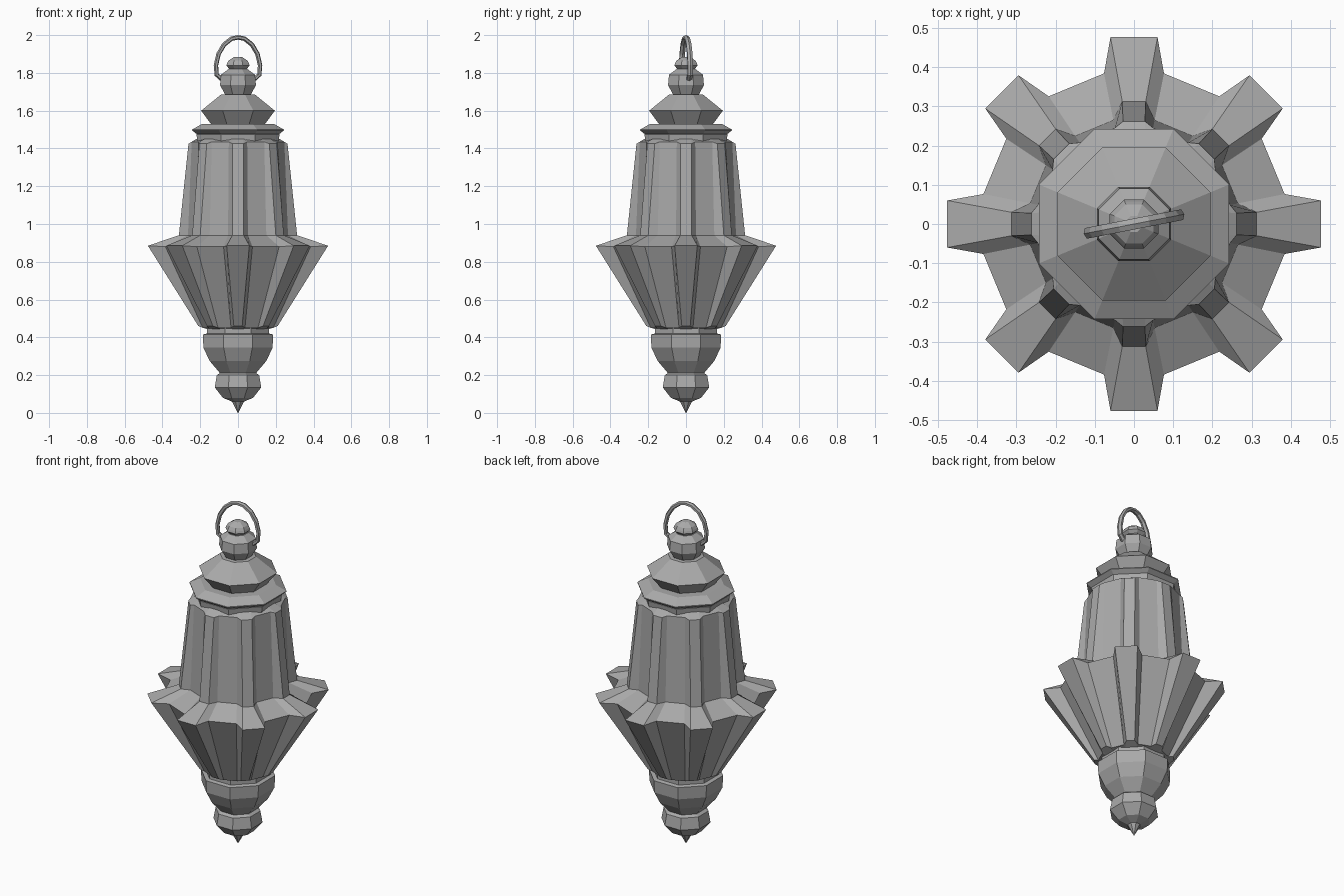
import bpy, bmesh, math

cube = bpy.data.objects.get("Cube")
if cube:
    bpy.data.objects.remove(cube, do_unlink=True)

grey = bpy.data.materials.new("stone grey")
grey.use_nodes = True
grey.diffuse_color = (0.4, 0.4, 0.4, 1)
grey.node_tree.nodes["Principled BSDF"].inputs["Base Color"].default_value = (0.4, 0.4, 0.4, 1)


def loft(name, rings):
    """Skin a stack of equal-length point rings and cap both ends."""
    bm = bmesh.new()
    loops = [[bm.verts.new(p) for p in ring] for ring in rings]
    n = len(loops[0])
    for low, high in zip(loops, loops[1:]):
        for i in range(n):
            j = (i + 1) % n
            bm.faces.new((low[i], low[j], high[j], high[i]))
    bm.faces.new(loops[0][::-1])
    bm.faces.new(loops[-1])
    bmesh.ops.remove_doubles(bm, verts=bm.verts, dist=0.0005)
    bmesh.ops.recalc_face_normals(bm, faces=bm.faces)
    mesh = bpy.data.meshes.new(name)
    bm.to_mesh(mesh)
    bm.free()
    mesh.materials.append(grey)
    ob = bpy.data.objects.new(name, mesh)
    bpy.context.collection.objects.link(ob)
    return ob


def octagon(apothem, z):
    r = apothem / math.cos(math.pi / 8)
    return [(r * math.cos(a), r * math.sin(a), z)
            for a in (math.pi / 8 + k * math.pi / 4 for k in range(8))]


def turned(name, profile):
    return loft(name, [octagon(r, z) for r, z in profile])


def ribbed(panel_r, panel_z, rib_r, rib_z, rib_w):
    """Ring of eight flat panels with a rib standing out between them."""
    ring = []
    a = math.pi / 16
    px, py = panel_r * math.cos(a), panel_r * math.sin(a)
    for k in range(8):
        c, s = math.cos(k * math.pi / 4), math.sin(k * math.pi / 4)
        for x, y, z in ((px, -py, panel_z), (rib_r, -rib_w, rib_z),
                        (rib_r, rib_w, rib_z), (px, py, panel_z)):
            ring.append((x * c - y * s, x * s + y * c, z))
    return ring


# Bottom drop and cup
turned("bottom_finial", [(0.001, 0), (0.032, 0.06), (0.08, 0.08), (0.123, 0.135),
                         (0.112, 0.2), (0.09, 0.215)])
turned("lower_cup", [(0.095, 0.21), (0.15, 0.275), (0.183, 0.345), (0.186, 0.415),
                     (0.165, 0.42), (0.165, 0.45)])

# Flared and ribbed lantern body
loft("ribbed_body", [ribbed(*row) for row in (
    (0.165, 0.445, 0.165, 0.445, 0.03),
    (0.19, 0.45, 0.21, 0.46, 0.022),
    (0.392, 0.88, 0.477, 0.885, 0.06),
    (0.27, 0.94, 0.313, 0.94, 0.03),
    (0.25, 1.435, 0.262, 1.425, 0.028),
    (0.21, 1.45, 0.22, 1.45, 0.03))])

# Lid
turned("lid_collar", [(0.215, 1.44), (0.22, 1.475), (0.2, 1.48)])
turned("lid_flange", [(0.21, 1.47), (0.243, 1.495), (0.243, 1.5), (0.19, 1.53), (0.13, 1.53)])
turned("lid_dome", [(0.14, 1.525), (0.195, 1.6), (0.09, 1.685), (0.06, 1.687)])

# Top knob and button
turned("top_knob", [(0.065, 1.68), (0.095, 1.735), (0.09, 1.79), (0.05, 1.82), (0.03, 1.82)])
turned("top_button", [(0.04, 1.815), (0.062, 1.838), (0.058, 1.85), (0.05, 1.865), (0.02, 1.885)])

# Hanging ring, an open loop whose ends sink into the knob
ring_path = [(0.085, 1.765), (0.115, 1.79), (0.119, 1.84), (0.105, 1.9), (0.075, 1.95),
             (0.035, 1.981)]
points = [(-x, z) for x, z in ring_path] + [(0, 1.988)] + ring_path[::-1]
yaw = math.radians(11)
rings = []
for i, (x, z) in enumerate(points):
    x0, z0 = points[max(i - 1, 0)]
    x1, z1 = points[min(i + 1, len(points) - 1)]
    d = math.hypot(x1 - x0, z1 - z0)
    nx, nz = -(z1 - z0) / d, (x1 - x0) / d
    section = []
    for k in range(6):
        a = k * math.pi / 3
        u, v = 0.012 * math.cos(a), 0.016 * math.sin(a)
        section.append((x + nx * u, v, z + nz * u))
    rings.append(section)
hanger = loft("hanging_ring", rings)
hanger.rotation_euler.z = yaw
